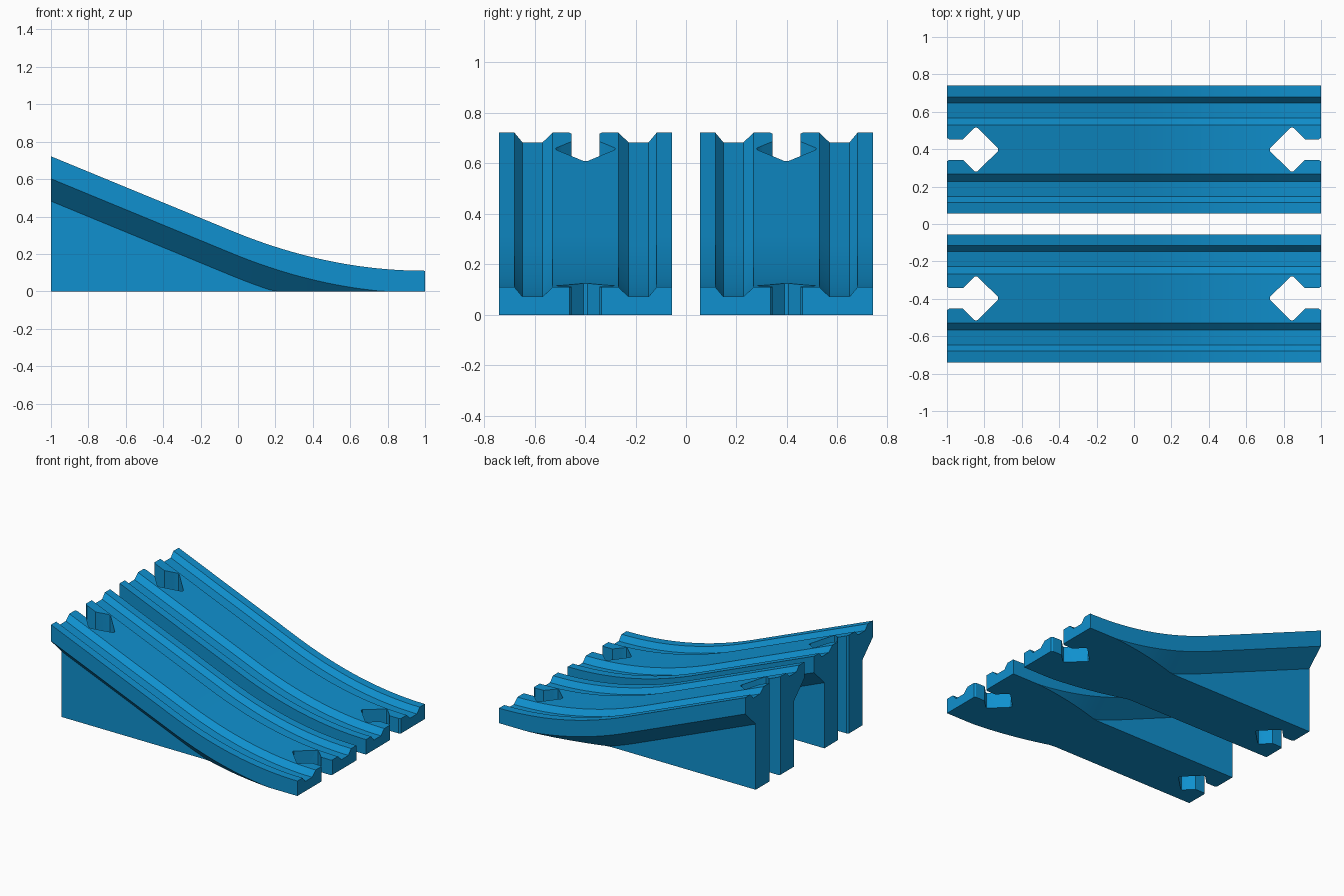
import bpy, bmesh, math

if "Cube" in bpy.data.objects:
    bpy.data.objects.remove(bpy.data.objects["Cube"])

WIDTH = 0.342        # half width of one ramp
BAND = 0.12          # thickness of the track deck and size of the undercut
CENTRES = {"front_ramp": -0.398, "back_ramp": 0.398}

blue = bpy.data.materials.new("track blue")
blue.diffuse_color = (0.005, 0.28, 0.62, 1)
blue.use_nodes = True
blue.node_tree.nodes["Principled BSDF"].inputs["Base Color"].default_value = blue.diffuse_color


def top_height(x):
    """Straight slope that eases out to level at the low end."""
    x0 = -0.03
    if x >= x0:
        return 0.11 + 0.2 * (1 - x) ** 2
    return top_height(x0) + 0.4 * (1 - x0) * (x0 - x)


def section(x):
    """Cross-section: two wheel grooves on top, undercut sides below."""
    t = top_height(x)
    half = [(0.130, t), (0.170, t - 0.038), (0.250, t - 0.038),
            (0.282, t), (WIDTH, t),
            (WIDTH, max(0, t - BAND)),
            (WIDTH - min(BAND, max(0, t - BAND)), max(0, t - 2 * BAND)),
            (WIDTH - min(BAND, max(0, t - BAND)), 0)]
    return half + [(-y, z) for y, z in reversed(half)]


def add_object(name, bm):
    bmesh.ops.recalc_face_normals(bm, faces=bm.faces[:])
    mesh = bpy.data.meshes.new(name)
    bm.to_mesh(mesh)
    bm.free()
    obj = bpy.data.objects.new(name, mesh)
    bpy.context.collection.objects.link(obj)
    mesh.materials.append(blue)
    return obj


def make_ramp(name, cy):
    bm = bmesh.new()
    steps = 48
    rings = []
    for i in range(steps + 1):
        x = -1 + 2 * i / steps
        rings.append([bm.verts.new((x, cy + y, z)) for y, z in section(x)])
    n = len(rings[0])
    for a, b in zip(rings, rings[1:]):
        for k in range(n):
            m = (k + 1) % n
            bm.faces.new((a[k], a[m], b[m], b[k]))
    bm.faces.new(rings[0])
    bm.faces.new(rings[-1])
    bmesh.ops.remove_doubles(bm, verts=bm.verts[:], dist=1e-4)
    return add_object(name, bm)


def make_slot(cy, side):
    """Arrow-shaped connector socket, cut right through the end."""
    half = [(1.02, 0.076), (0.998, 0.062), (0.988, 0.055), (0.915, 0.055),
            (0.855, 0.115), (0.845, 0.119), (0.835, 0.115), (0.727, 0.008)]
    outline = half + [(x, -y) for x, y in reversed(half)]
    bm = bmesh.new()
    face = bm.faces.new([bm.verts.new((side * x, cy + y, -0.2)) for x, y in outline])
    new = bmesh.ops.extrude_face_region(bm, geom=[face])["geom"]
    bmesh.ops.translate(bm, vec=(0, 0, 1.4),
                        verts=[v for v in new if isinstance(v, bmesh.types.BMVert)])
    cutter = add_object("slot_cutter", bm)
    cutter.hide_render = True
    return cutter


for name, cy in CENTRES.items():
    ramp = make_ramp(name, cy)
    bpy.context.view_layer.objects.active = ramp
    # connector sockets at both ends
    for side in (-1, 1):
        cutter = make_slot(cy, side)
        mod = ramp.modifiers.new("slot", "BOOLEAN")
        mod.operation = "DIFFERENCE"
        mod.solver = "EXACT"
        mod.object = cutter
        bpy.ops.object.modifier_apply(modifier=mod.name)
        bpy.data.objects.remove(cutter)
    bpy.ops.object.select_all(action="DESELECT")
    ramp.select_set(True)
    bpy.ops.object.shade_smooth_by_angle(angle=math.radians(25))
